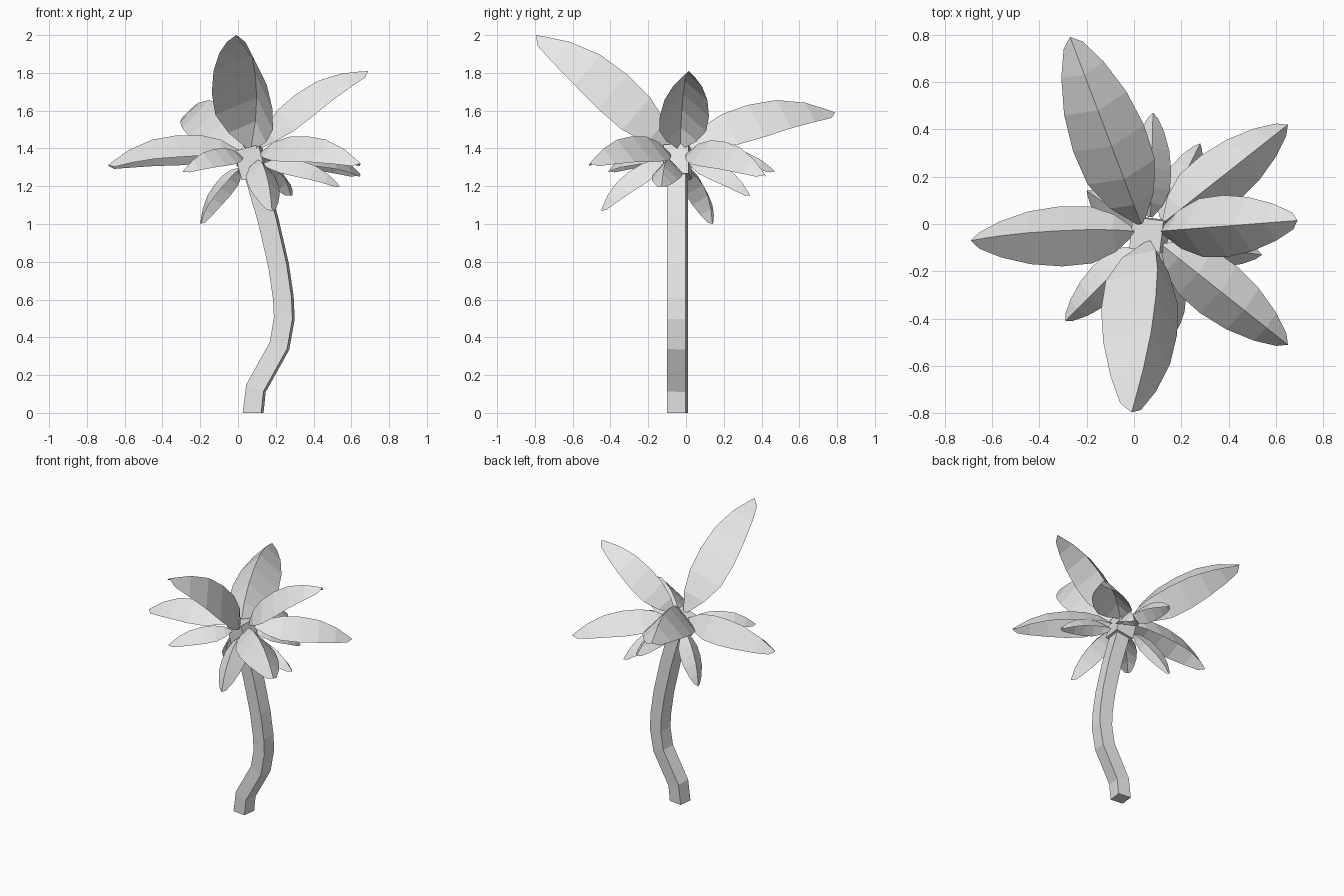
import bpy, bmesh, math
from mathutils import Vector

cube = bpy.data.objects.get("Cube")
if cube:
    bpy.data.objects.remove(cube, do_unlink=True)

grey = bpy.data.materials.new("light_grey")
grey.use_nodes = True
grey.diffuse_color = (0.8, 0.8, 0.8, 1)
grey.node_tree.nodes["Principled BSDF"].inputs["Base Color"].default_value = (0.8, 0.8, 0.8, 1)


def finish(name, bm):
    mesh = bpy.data.meshes.new(name)
    bm.to_mesh(mesh)
    bm.free()
    mesh.materials.append(grey)
    obj = bpy.data.objects.new(name, mesh)
    bpy.context.collection.objects.link(obj)
    return obj


def square_sweep(name, path, radius, y=-0.045, turn=math.radians(-7)):
    """Square section swept along an x-z path, turned slightly about its axis."""
    bm = bmesh.new()
    pts = [Vector((x, y, z)) for x, z in path]
    rings = []
    for i, p in enumerate(pts):
        t = (pts[min(i + 1, len(pts) - 1)] - pts[max(i - 1, 0)]).normalized()
        if p.z == 0:
            t = Vector((0, 0, 1))          # flat foot on the ground
        across = Vector((t.z, 0, -t.x))
        ring = []
        for k in range(4):
            a = math.pi / 4 + k * math.pi / 2 + turn
            ring.append(bm.verts.new(p + radius * (across * math.cos(a) + Vector((0, math.sin(a), 0)))))
        rings.append(ring)
    for lo, hi in zip(rings, rings[1:]):
        for k in range(4):
            j = (k + 1) % 4
            bm.faces.new((lo[k], lo[j], hi[j], hi[k]))
    bm.faces.new(rings[0][::-1])
    bm.faces.new(rings[-1])
    return finish(name, bm)


# Leaf profile: position along leaf, half width factor, ridge arch factor
PROFILE = [(0, .1, 0), (.12, .62, .09), (.27, .95, .145), (.45, 1, .165),
           (.64, .88, .155), (.82, .6, .1), (.95, .27, .03), (1, 0, 0)]


def leaf(name, base, tip, roll=0):
    """Arched leaf folded along its midrib like a roof."""
    base, tip = Vector(base), Vector(tip)
    length = (tip - base).length
    d = (tip - base).normalized()
    side = Vector((0, 0, 1)).cross(d).normalized()
    up = d.cross(side)
    r = math.radians(roll)
    side, up = side * math.cos(r) - up * math.sin(r), up * math.cos(r) + side * math.sin(r)
    bm = bmesh.new()
    rows = []
    for t, w, arch in PROFILE:
        mid = base + length * (d * t + up * arch)
        out, drop = side * (0.185 * w * length), up * (0.2 * w * length)
        rows.append([bm.verts.new(p) for p in (mid + out - drop, mid, mid - out - drop)])
    for a, b in zip(rows, rows[1:]):
        for k in (0, 1):
            bm.faces.new((a[k + 1], b[k + 1], b[k], a[k]))
    bmesh.ops.remove_doubles(bm, verts=bm.verts[:], dist=1e-5)
    return finish(name, bm)


# Trunk and the block that carries the leaves
square_sweep("trunk", [(.08, 0), (.095, .13), (.22, .355), (.245, .5), (.24, .61),
                       (.215, .78), (.16, 1.02), (.09, 1.26)], 0.07)
square_sweep("crown_block", [(.092, 1.25), (.052, 1.405)], 0.095)

# Large upper leaves
leaf("large_leaf_back", (.03, .0, 1.41), (-.27, .79, 1.59))
leaf("large_leaf_front", (.07, -.07, 1.41), (-.01, -.795, 2.0), 18)
leaf("large_leaf_left", (.11, -.03, 1.41), (.69, .015, 1.81))
leaf("large_leaf_right", (.0, -.03, 1.395), (-.69, -.07, 1.31), -10)
leaf("large_leaf_back_left", (.13, .01, 1.38), (.65, .42, 1.26))
leaf("large_leaf_front_left", (.12, -.09, 1.38), (.65, -.51, 1.32))

# Small lower leaves
leaf("small_leaf_front_right", (.02, -.1, 1.36), (-.29, -.41, 1.28))
leaf("small_leaf_back_right", (.01, .0, 1.3), (-.2, .14, 1.0))
leaf("small_leaf_front", (.1, -.1, 1.34), (.18, -.45, 1.07))
leaf("small_leaf_back", (.07, .03, 1.36), (.08, .47, 1.28))
leaf("small_leaf_back_left", (.12, .02, 1.33), (.28, .34, 1.15))
leaf("small_leaf_left", (.13, -.08, 1.32), (.54, -.13, 1.2))
